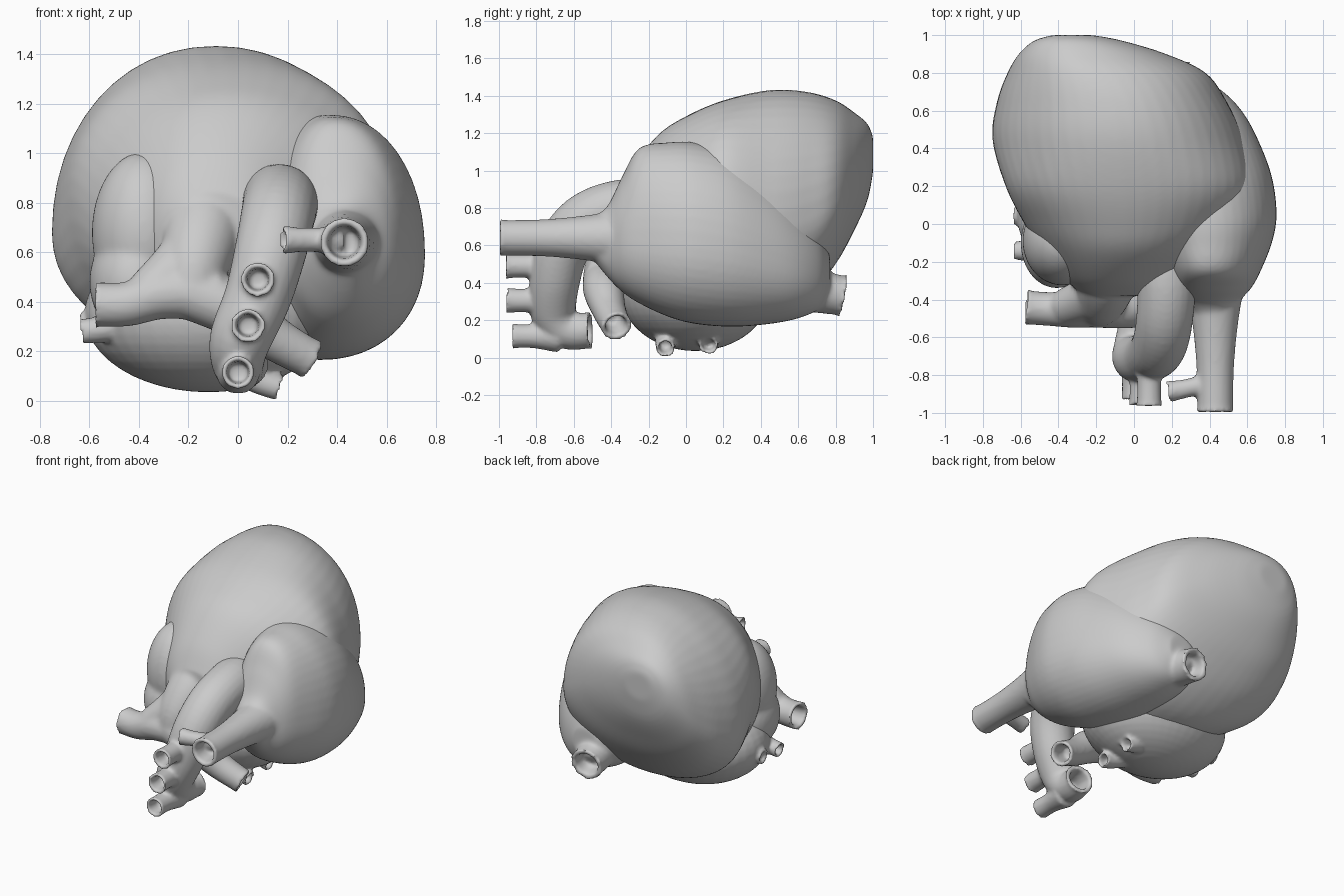
import bpy, bmesh, math
from mathutils import Vector

SIDES = 48


def smooth_rows(rows, steps=6):
    """Catmull-Rom interpolation through rows of numbers."""
    rows = [Vector(r) for r in rows]
    out = []
    for i in range(len(rows) - 1):
        a, b = rows[max(i - 1, 0)], rows[i]
        c, d = rows[i + 1], rows[min(i + 2, len(rows) - 1)]
        for s in range(steps):
            t = s / steps
            out.append(0.5 * (2 * b + (c - a) * t + (2 * a - 5 * b + 4 * c - d) * t * t
                              + (3 * b - 3 * c + d - a) * t ** 3))
    return out + [rows[-1]]


def skin(bm, rings):
    """Bridge rings of points into a closed shell."""
    loops = [[bm.verts.new(p) for p in ring] for ring in rings]
    for a, b in zip(loops, loops[1:]):
        for i in range(len(a)):
            j = (i + 1) % len(a)
            bm.faces.new((a[i], a[j], b[j], b[i]))
    bm.faces.new(loops[0][::-1])
    bm.faces.new(loops[-1])


def loft(bm, sections, power):
    """Lopsided rounded sections (y, x0, xmid, x1, z0, zmid, z1) stacked along y."""
    rings = []
    for y, x0, xm, x1, z0, zm, z1 in smooth_rows(sections):
        ring = []
        for k in range(SIDES):
            a = 2 * math.pi * k / SIDES
            c, s = math.cos(a), math.sin(a)
            u, v = abs(c) ** (2 / power), abs(s) ** (2 / power)
            ring.append((xm + u * ((x1 if c > 0 else x0) - xm), y,
                         zm + v * ((z1 if s > 0 else z0) - zm)))
        rings.append(ring)
    skin(bm, rings)


def tube(bm, points, hollow=True):
    """Vessel through (x, y, z, radius) points; hollow adds a lip and bore at the end."""
    rows = smooth_rows(points)
    pos = [r.to_3d() for r in rows]
    rad = [r[3] for r in rows]
    last = (pos[-1] - pos[-2]).normalized()
    dirs = [(pos[min(i + 1, len(pos) - 1)] - pos[max(i - 1, 0)]).normalized()
            for i in range(len(pos))]
    if hollow:
        r = rad[-1]
        rad[-1] = r * 1.12
        for back, scale in ((0, 0.75), (0.8 * r, 0.66), (1.6 * r, 0.6)):
            pos.append(rows[-1].to_3d() - last * back)
            rad.append(r * scale)
            dirs.append(last)
    n = dirs[0].orthogonal().normalized()
    rings = []
    for p, r, d in zip(pos, rad, dirs):
        n = (n - d * n.dot(d)).normalized()
        b = d.cross(n)
        rings.append([p + r * (n * math.cos(a) + b * math.sin(a))
                      for a in (2 * math.pi * k / 24 for k in range(24))])
    skin(bm, rings)


def blob(bm, center, radii):
    new = bmesh.ops.create_uvsphere(bm, u_segments=40, v_segments=24, radius=1)['verts']
    for v in new:
        v.co = Vector(c + r * q for c, r, q in zip(center, radii, v.co))


def finish(bm, name, voxel=0.013, rounds=6):
    """Fuse the overlapping shells into one soft organic surface."""
    bmesh.ops.recalc_face_normals(bm, faces=bm.faces)
    me = bpy.data.meshes.new(name)
    bm.to_mesh(me)
    bm.free()
    ob = bpy.data.objects.new(name, me)
    bpy.context.collection.objects.link(ob)
    m = ob.modifiers.new("fuse", 'REMESH')
    m.mode = 'VOXEL'
    m.voxel_size = voxel
    m.use_smooth_shade = True
    s = ob.modifiers.new("soften", 'SMOOTH')
    s.factor = 0.5
    s.iterations = rounds


# Ventricles with the pulmonary artery growing out of the front
bm = bmesh.new()
loft(bm, [(-0.38, -0.25, -0.1, 0.1, 0.56, 0.7, 0.84), (-0.3, -0.36, -0.08, 0.2, 0.42, 0.68, 1.0),
          (-0.15, -0.48, -0.05, 0.4, 0.27, 0.68, 1.19), (0, -0.58, -0.04, 0.54, 0.2, 0.74, 1.29),
          (0.2, -0.68, -0.05, 0.62, 0.17, 0.82, 1.375), (0.45, -0.75, -0.08, 0.58, 0.2, 0.68, 1.43),
          (0.65, -0.725, -0.12, 0.49, 0.32, 0.72, 1.42), (0.8, -0.67, -0.2, 0.38, 0.5, 0.82, 1.375),
          (0.9, -0.61, -0.28, 0.17, 0.68, 0.94, 1.31), (0.97, -0.53, -0.32, -0.06, 0.84, 1.03, 1.25),
          (1.0, -0.43, -0.34, -0.22, 0.99, 1.09, 1.18)], 2.1)
tube(bm, [(-0.13, -0.05, 0.8, 0.2), (-0.14, -0.26, 0.7, 0.17),
          (-0.17, -0.39, 0.56, 0.14), (-0.19, -0.44, 0.43, 0.11)], False)
tube(bm, [(-0.13, -0.25, 0.72, 0.12), (-0.21, -0.37, 0.57, 0.12),
          (-0.36, -0.44, 0.43, 0.1)], False)
tube(bm, [(-0.08, -0.43, 0.43, 0.11), (-0.3, -0.45, 0.43, 0.1),
          (-0.45, -0.45, 0.39, 0.09), (-0.575, -0.44, 0.39, 0.09)])
tube(bm, [(-0.2, -0.44, 0.44, 0.11), (0.0, -0.44, 0.36, 0.11),
          (0.15, -0.41, 0.25, 0.09), (0.3, -0.37, 0.165, 0.08)])
finish(bm, "ventricles_and_pulmonary_artery", 0.014, 8)

# Right atrium with upper and lower veins
bm = bmesh.new()
loft(bm, [(-0.5, 0.33, 0.43, 0.53, 0.53, 0.64, 0.75), (-0.42, 0.26, 0.42, 0.55, 0.43, 0.62, 0.81),
          (-0.34, 0.2, 0.4, 0.62, 0.35, 0.62, 0.97), (-0.25, 0.17, 0.39, 0.67, 0.29, 0.61, 1.12),
          (-0.1, 0.1, 0.38, 0.73, 0.22, 0.6, 1.15), (0.05, 0, 0.36, 0.755, 0.18, 0.59, 1.15),
          (0.25, 0, 0.33, 0.73, 0.165, 0.56, 1.1), (0.45, 0, 0.3, 0.655, 0.18, 0.51, 0.97),
          (0.6, 0.02, 0.28, 0.57, 0.21, 0.47, 0.82), (0.71, 0.08, 0.27, 0.46, 0.26, 0.45, 0.68),
          (0.77, 0.15, 0.25, 0.34, 0.35, 0.44, 0.54)], 2.15)
tube(bm, [(0.43, -0.25, 0.64, 0.17), (0.43, -0.5, 0.64, 0.125),
          (0.43, -0.75, 0.64, 0.1), (0.43, -1.0, 0.64, 0.095)])
tube(bm, [(0.42, -0.84, 0.65, 0.055), (0.28, -0.87, 0.65, 0.05), (0.175, -0.89, 0.65, 0.058)])
tube(bm, [(0.24, 0.45, 0.42, 0.16), (0.21, 0.68, 0.36, 0.12), (0.19, 0.84, 0.33, 0.105)])
finish(bm, "right_atrium_and_great_veins", 0.013, 8)

# Aorta: root, arch, descending end and three front branches
bm = bmesh.new()
tube(bm, [(0.14, -0.1, 0.78, 0.16), (0.17, -0.32, 0.8, 0.155), (0.16, -0.52, 0.74, 0.15),
          (0.13, -0.65, 0.6, 0.145), (0.08, -0.7, 0.42, 0.135), (0.01, -0.71, 0.25, 0.125),
          (0.0, -0.64, 0.15, 0.105), (0.02, -0.51, 0.145, 0.095)])
for x, z, tip in ((0.08, 0.49, -0.965), (0.04, 0.305, -0.96), (0.0, 0.115, -0.935)):
    tube(bm, [(x, -0.68, z, 0.09), (x, -0.82, z, 0.065), (x, tip, z, 0.066)])
finish(bm, "aorta", 0.012)

# Left atrium with small lung veins on both sides
bm = bmesh.new()
blob(bm, (-0.12, 0.05, 0.35), (0.5, 0.4, 0.315))
for y, z in ((-0.11, 0.05), (0.12, 0.065)):
    tube(bm, [(-0.02, y * 0.8, z + 0.1, 0.08), (0.09, y, z + 0.03, 0.055),
              (0.17, y, z, 0.05)])
for y, z in ((-0.14, 0.28), (0.04, 0.3)):
    tube(bm, [(-0.42, y * 0.8, z + 0.04, 0.08), (-0.55, y, z + 0.01, 0.055),
              (-0.635, y, z, 0.05)])
finish(bm, "left_atrium_and_lung_veins", 0.012, 4)

# Ear-shaped lobe of the left atrium
bm = bmesh.new()
blob(bm, (-0.38, -0.09, 0.68), (0.21, 0.235, 0.325))
blob(bm, (-0.41, -0.1, 0.48), (0.19, 0.24, 0.23))
finish(bm, "left_atrial_lobe", 0.014, 8)
